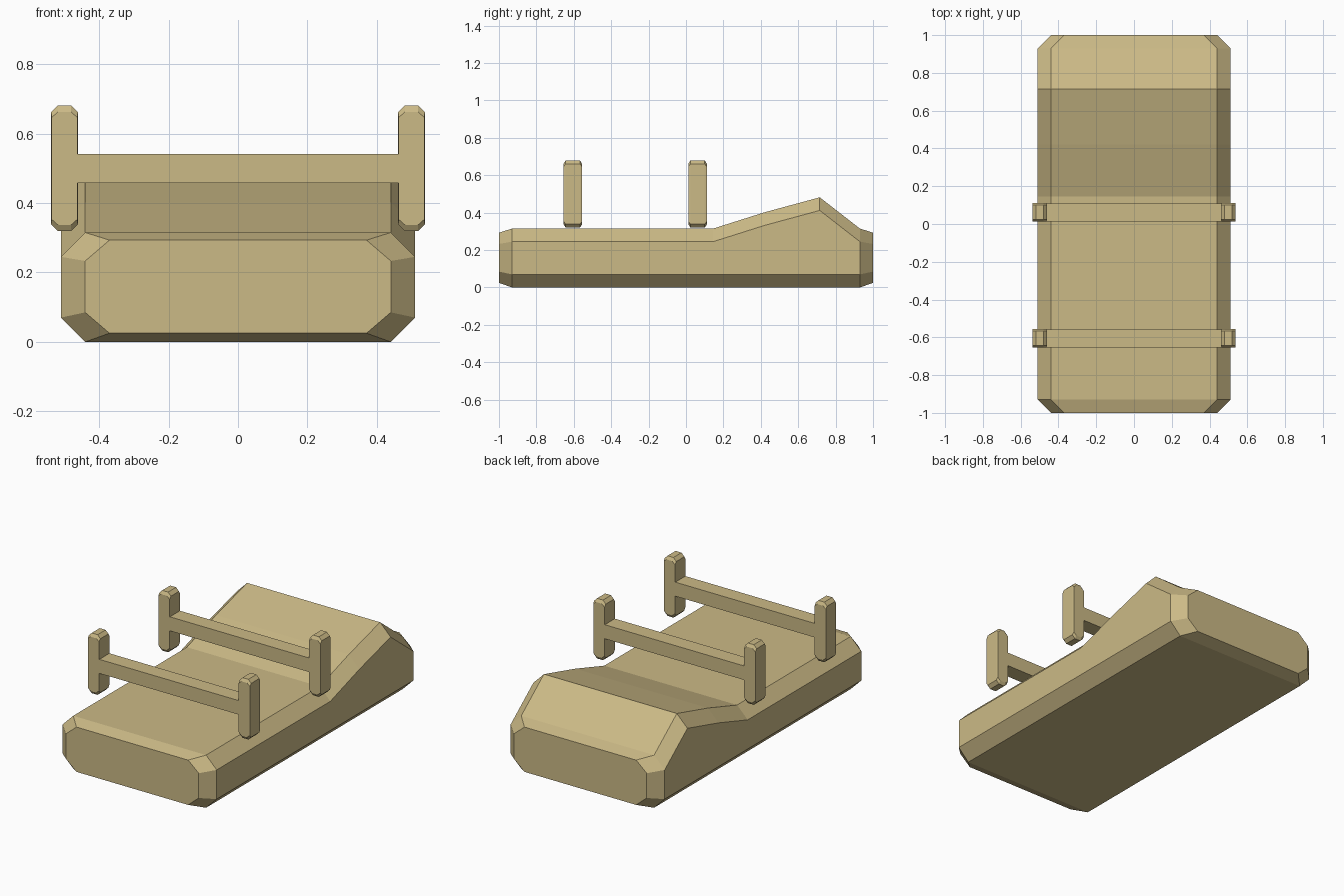
import bpy, bmesh

if "Cube" in bpy.data.objects:
    bpy.data.objects.remove(bpy.data.objects["Cube"])

mat = bpy.data.materials.new("tan")
mat.diffuse_color = (0.60, 0.49, 0.24, 1)
mat.use_nodes = True
mat.node_tree.nodes["Principled BSDF"].inputs["Base Color"].default_value = mat.diffuse_color


def octagon(hw, z0, z1, cx, cz):
    """Chamfered rectangle in the x-z plane."""
    right = [(hw - cx, z0), (hw, z0 + cz), (hw, z1 - cz), (hw - cx, z1)]
    return right + [(-x, z) for x, z in reversed(right)]


def loft(name, sections, location=(0, 0, 0)):
    """Join a row of (y, outline) sections into a closed solid."""
    bm = bmesh.new()
    rings = [[bm.verts.new((x, y, z)) for x, z in pts] for y, pts in sections]
    for a, b in zip(rings, rings[1:]):
        n = len(a)
        for i in range(n):
            j = (i + 1) % n
            bm.faces.new((a[i], a[j], b[j], b[i]))
    bm.faces.new(rings[0])
    bm.faces.new(rings[-1])
    bmesh.ops.recalc_face_normals(bm, faces=bm.faces)
    mesh = bpy.data.meshes.new(name)
    bm.to_mesh(mesh)
    bm.free()
    mesh.materials.append(mat)
    obj = bpy.data.objects.new(name, mesh)
    obj.location = location
    bpy.context.collection.objects.link(obj)
    return obj


# Body: chamfered slab with a raised hump towards the back
tops = [(-0.93, 0.315), (0.145, 0.315), (0.42, 0.402), (0.715, 0.482), (0.93, 0.315)]
end = octagon(0.44, 0.025, 0.293, 0.07, 0.06)
body = [(-1, end)]
body += [(y, octagon(0.51, 0, top, 0.07, 0.07)) for y, top in tops]
body += [(1, end)]
loft("body", body)

# Two rails: a cross bar held between two chamfered posts
post_mid = octagon(0.0385, 0.32, 0.68, 0.019, 0.019)
post_end = octagon(0.037, 0.337, 0.662, 0.018, 0.016)
post = [(-0.049, post_end), (-0.038, post_mid), (0.038, post_mid), (0.049, post_end)]
bar = [(-0.470, 0.457), (0.470, 0.457), (0.470, 0.541), (-0.470, 0.541)]
for label, y in (("front", -0.605), ("rear", 0.062)):
    for side, sx in (("left", -1), ("right", 1)):
        loft(f"{label}_{side}_post", post, (sx * 0.4995, y, 0))
    loft(f"{label}_cross_bar", [(-0.0475, bar), (0.0475, bar)], (0, y, 0))
